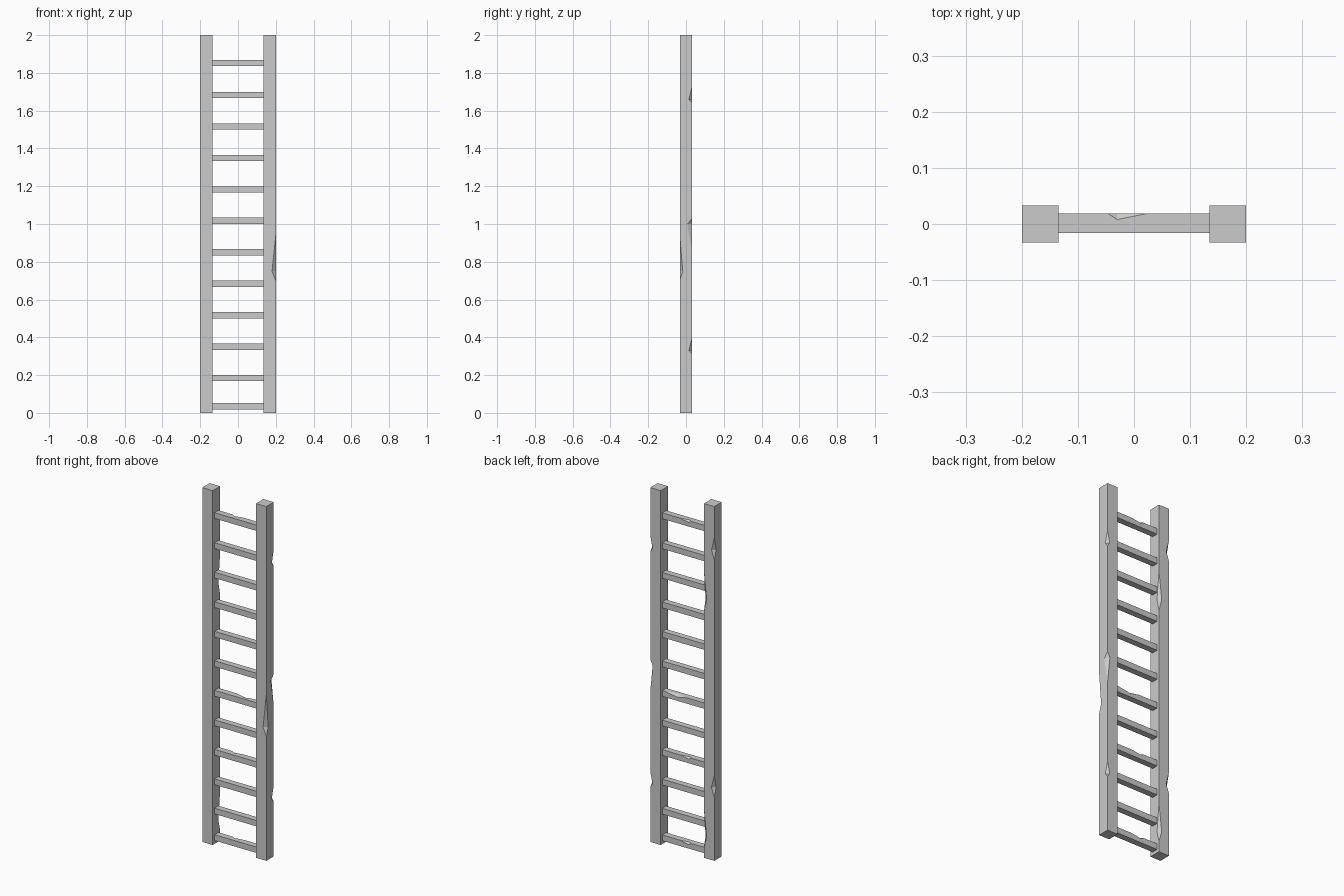
import bpy, bmesh
from mathutils import Vector

if "Cube" in bpy.data.objects:
    bpy.data.objects.remove(bpy.data.objects["Cube"])


def chipped_bar(name, axis, a, b, t, chips=()):
    """Square bar along an axis, with notches knocked out of its long edges.
    chip = (edge, start, deepest, end, depth towards previous edge, towards next edge)"""
    corners = [Vector((a[0], b[0])), Vector((a[1], b[0])),
               Vector((a[1], b[1])), Vector((a[0], b[1]))]
    bm = bmesh.new()

    def vert(p, s):
        return bm.verts.new((p.x, p.y, s) if axis == 'Z' else (s, p.x, p.y))

    ends = [(vert(c, t[0]), vert(c, t[1])) for c in corners]
    prev_side, next_side = [], []
    for i, c in enumerate(corners):
        to_prev = (corners[i - 1] - c).normalized()
        to_next = (corners[(i + 1) % 4] - c).normalized()
        p_line, n_line = [ends[i][0]], [ends[i][0]]
        for e, s0, sm, s1, dp, dn in sorted(chips):
            if e != i:
                continue
            lo, hi = vert(c, s0), vert(c, s1)
            p, n = vert(c + to_prev * dp, sm), vert(c + to_next * dn, sm)
            bm.faces.new((lo, n, p))
            bm.faces.new((hi, p, n))
            p_line += [lo, p, hi]
            n_line += [lo, n, hi]
        prev_side.append(p_line + [ends[i][1]])
        next_side.append(n_line + [ends[i][1]])
    for i in range(4):
        bm.faces.new(prev_side[(i + 1) % 4] + next_side[i][::-1])
    bm.faces.new([e[0] for e in ends][::-1])
    bm.faces.new([e[1] for e in ends])
    bmesh.ops.recalc_face_normals(bm, faces=bm.faces)
    me = bpy.data.meshes.new(name)
    bm.to_mesh(me)
    bm.free()
    ob = bpy.data.objects.new(name, me)
    bpy.context.collection.objects.link(ob)
    return ob


# Side rails with worn edges
Y = (-0.033, 0.033)
chipped_bar("right_rail", 'Z', (0.135, 0.2), Y, (0, 2), [
    (1, 0.70, 0.75, 0.94, 0.02, 0.016),
    (2, 0.31, 0.33, 0.40, 0.018, 0.014),
    (2, 0.85, 1.00, 1.03, 0.026, 0.015),
    (2, 1.64, 1.66, 1.73, 0.018, 0.014)])
chipped_bar("left_rail", 'Z', (-0.2, -0.135), Y, (0, 2), [
    (2, 0.06, 0.12, 0.28, 0.015, 0.018),
    (2, 1.39, 1.46, 1.62, 0.015, 0.018),
    (3, 0.36, 0.41, 0.48, 0.018, 0.016),
    (3, 1.70, 1.75, 1.82, 0.018, 0.016)])

# Rungs, some with a chipped upper back edge
heights = [0.035, 0.185] + [0.35 + i / 6 for i in range(9)] + [1.853]
small = (2, -0.047, -0.03, 0.025, 0.01, 0.011)
large = (2, -0.02, 0.04, 0.12, 0.012, 0.018)
chips = {0: [small], 3: [small], 5: [large], 11: [small]}
for i, z in enumerate(heights):
    chipped_bar(f"rung_{i + 1}", 'X', (-0.016, 0.019), (z - 0.0165, z + 0.0165),
                (-0.136, 0.136), chips.get(i, []))
